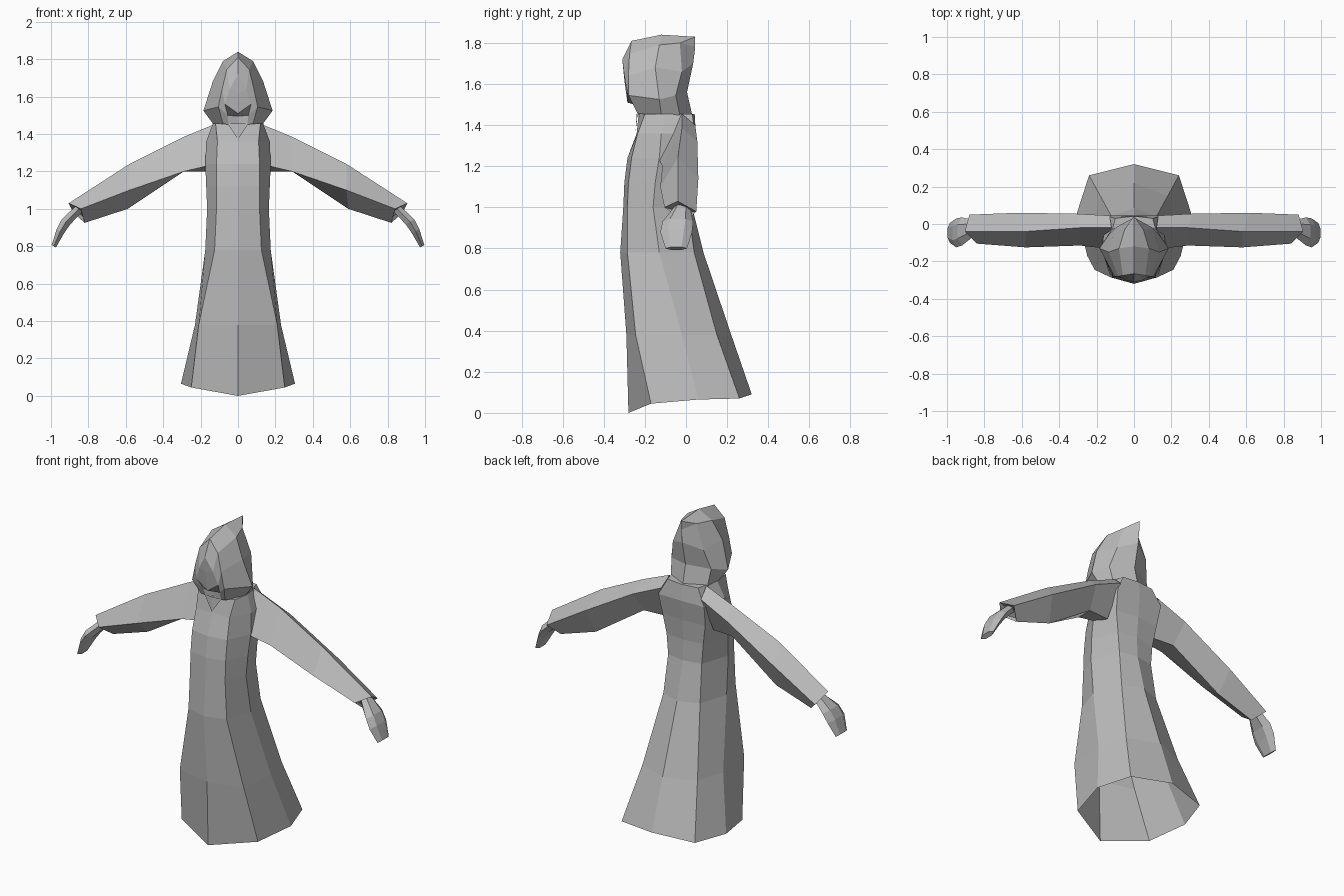
import bpy
import bmesh

# Remove the default object
default = bpy.data.objects.get("Cube")
if default:
    bpy.data.objects.remove(default, do_unlink=True)

# One plain cloth colour
grey = bpy.data.materials.new("plain_grey")
grey.use_nodes = True
GREY = (0.5, 0.5, 0.5, 1)
grey.diffuse_color = GREY
grey.node_tree.nodes["Principled BSDF"].inputs["Base Color"].default_value = GREY


def loft(name, sections, closed=False, cap_start=False, cap_end=False, flip=False):
    """Skin matching cross-sections with flat quads, then mirror across the body."""
    bm = bmesh.new()
    rows = [[bm.verts.new(point) for point in section] for section in sections]
    for lower, upper in zip(rows, rows[1:]):
        count = len(lower)
        for i in range(count if closed else count - 1):
            j = (i + 1) % count
            bm.faces.new((lower[i], lower[j], upper[j], upper[i]))
    if cap_start:
        bm.faces.new(rows[0][::-1])
    if cap_end:
        bm.faces.new(rows[-1])
    # Pinched points collapse into triangles
    bmesh.ops.remove_doubles(bm, verts=bm.verts, dist=0.001)
    if closed:
        bmesh.ops.recalc_face_normals(bm, faces=bm.faces)
    elif flip:
        bmesh.ops.reverse_faces(bm, faces=bm.faces)
    mesh = bpy.data.meshes.new(name)
    bm.to_mesh(mesh)
    bm.free()
    mesh.materials.append(grey)
    obj = bpy.data.objects.new(name, mesh)
    bpy.context.scene.collection.objects.link(obj)
    mirror = obj.modifiers.new("mirror_sides", 'MIRROR')
    mirror.use_axis[0] = True
    mirror.use_mirror_merge = True
    mirror.merge_threshold = 0.001
    return obj


def robe_ring(z, front, edge, side, rear, back, rise=(0, 0, 0, 0, 0)):
    """Half ring of the robe: front centre, front edge, side, rear edge, back centre."""
    outline = [(0, front), edge, side, rear, (0, back)]
    return [(x, y, z + lift) for (x, y), lift in zip(outline, rise)]


# Robe: flared open hem, narrow waist, sloping shoulders
hem_rise = (0, .045, .065, .07, .09)
loft("robe", [
    robe_ring(0, -.28, (.25, -.17), (.305, .06), (.24, .26), .32, hem_rise),
    robe_ring(.38, -.29, (.21, -.245), (.23, -.02), (.18, .15), .22),
    robe_ring(.78, -.32, (.125, -.285), (.175, -.13), (.12, .04), .085),
    robe_ring(1, -.305, (.115, -.285), (.165, -.16), (.11, .01), .03),
    robe_ring(1.12, -.3, (.115, -.28), (.17, -.15), (.12, .01), .025),
    robe_ring(1.24, -.285, (.115, -.265), (.175, -.13), (.14, .02), .035),
    robe_ring(1.36, -.24, (.11, -.235), (.17, -.12), (.15, .045), .048),
    robe_ring(1.455, -.23, (.12, -.2), (.135, -.1), (.1, .03), .042),
], cap_end=True)

# Sleeves: each section runs top, front, underside, back
loft("sleeves", [
    [(.12, -.02, 1.455), (.16, -.13, 1.23), (.16, -.03, 1.2), (.13, .045, 1.4)],
    [(.29, -.02, 1.385), (.29, -.115, 1.2), (.29, -.02, 1.2), (.31, .055, 1.32)],
    [(.58, -.04, 1.24), (.58, -.125, 1.1), (.59, 0, 1), (.62, .06, 1.14)],
    [(.905, -.04, 1.03), (.84, -.105, 1), (.82, 0, .925), (.88, .05, .98)],
    [(.86, -.035, 1.01), (.83, -.07, .99), (.82, -.005, .95), (.85, .02, .98)],
], closed=True, cap_end=True)


def hand_ring(x, z, front, back, thick):
    """Flat six-sided slice of the hand, tilted along the drooping wrist."""
    middle = (front + back) / 2
    dx, dz = thick * .8, thick * .5
    return [(x, front, z), (x + dx, (front + middle) / 2, z + dz),
            (x + dx, (back + middle) / 2, z + dz), (x, back, z),
            (x - dx, (back + middle) / 2, z - dz),
            (x - dx, (front + middle) / 2, z - dz)]


# Hands: thin paddles that widen at the knuckles
loft("hands", [
    hand_ring(.85, 1, -.06, .02, .025),
    hand_ring(.92, .93, -.115, .035, .028),
    hand_ring(.95, .88, -.125, .03, .024),
    hand_ring(.985, .8, -.1, .005, .014),
], closed=True, cap_start=True, cap_end=True)

# Hood: arched sections from the brim to the pointed back, each crown to collar
brim = [(0, -.31, 1.72), (.045, -.3, 1.64), (.07, -.285, 1.56),
        (.055, -.25, 1.5), (.05, -.23, 1.45)]
loft("hood", [
    brim,
    [(0, -.265, 1.81), (.06, -.275, 1.745), (.085, -.28, 1.64),
     (.105, -.28, 1.545), (.08, -.235, 1.455)],
    [(0, -.12, 1.84), (.08, -.13, 1.79), (.135, -.15, 1.68),
     (.185, -.13, 1.525), (.13, -.12, 1.45)],
    [(0, .045, 1.83), (.05, -.03, 1.8), (.1, -.02, 1.66),
     (.13, -.05, 1.545), (.12, -.03, 1.45)],
    [(0, .045, 1.83), (0, .045, 1.78), (0, .035, 1.7),
     (0, .005, 1.56), (0, .03, 1.45)],
])

# Face: shallow ridge and receding chin inside the brim
ridge = [(0, -.31, 1.72), (0, -.3, 1.62), (0, -.285, 1.51),
         (0, -.22, 1.495), (0, -.23, 1.43)]
loft("face", [ridge, brim])

# Collar: small pointed plate at the throat
loft("collar", [
    [(0, -.245, 1.37), (0, -.245, 1.37)],
    [(0, -.24, 1.455), (.055, -.235, 1.455)],
])
